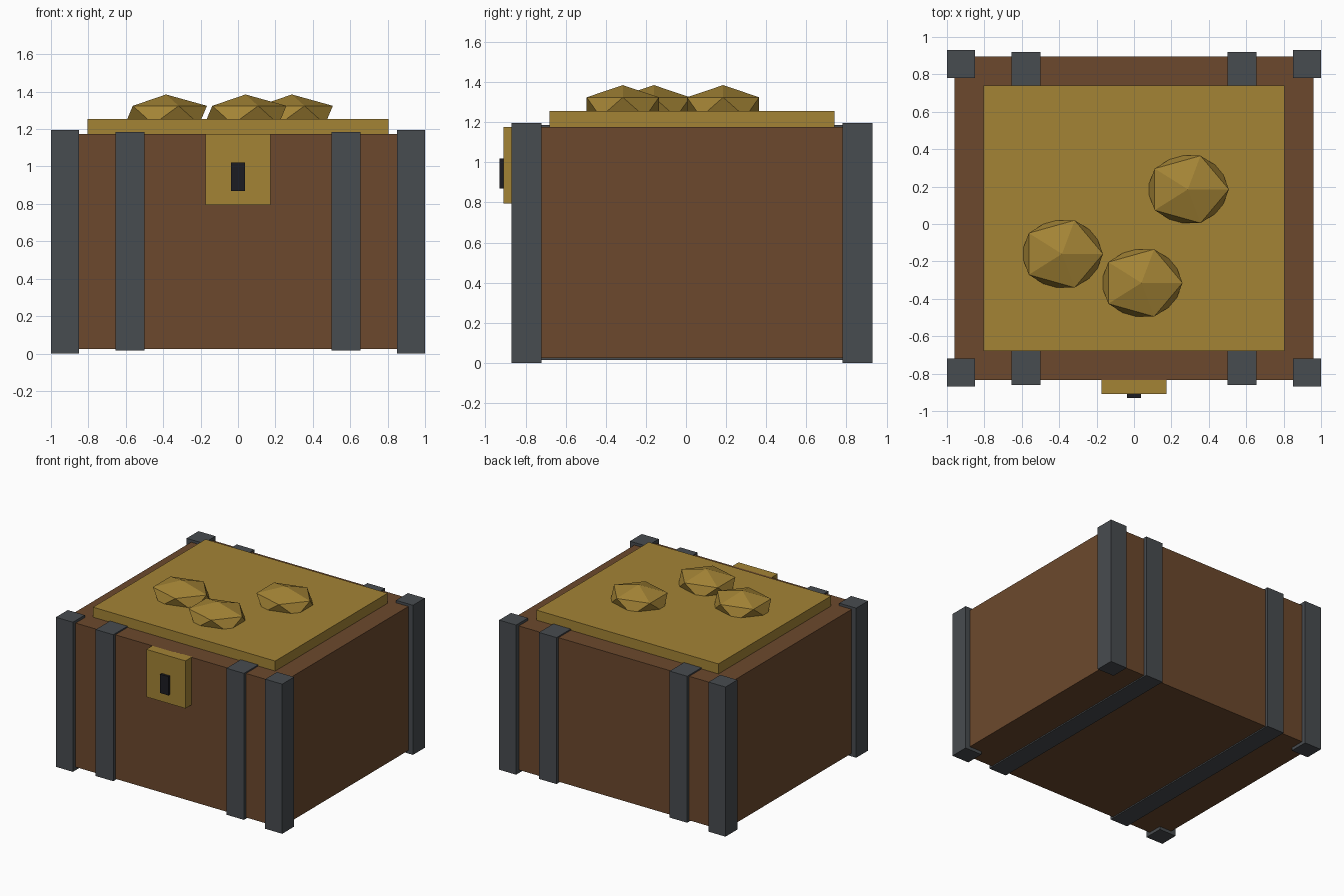
import bpy

if "Cube" in bpy.data.objects:
    bpy.data.objects.remove(bpy.data.objects["Cube"])

CY = 0.03  # chest body sits slightly back because the lock sticks out in front


def material(name, r, g, b):
    m = bpy.data.materials.new(name)
    m.diffuse_color = (r, g, b, 1)
    m.use_nodes = True
    m.node_tree.nodes["Principled BSDF"].inputs["Base Color"].default_value = m.diffuse_color
    return m


wood = material("wood", 0.15, 0.066, 0.026)
iron = material("iron", 0.064, 0.072, 0.080)
gold = material("gold", 0.37, 0.23, 0.036)
dark = material("dark", 0.012, 0.012, 0.016)


def box(name, x, y, z, mat):
    """Box from (min, max) ranges along each axis."""
    bpy.ops.mesh.primitive_cube_add(
        size=1, location=[(a + b) / 2 for a, b in (x, y, z)])
    ob = bpy.context.object
    ob.name = name
    ob.scale = [b - a for a, b in (x, y, z)]
    bpy.ops.object.transform_apply(location=False, rotation=False, scale=True)
    ob.data.materials.append(mat)
    return ob


# Wooden body
box("chest_body", (-0.96, 0.96), (CY - 0.865, CY + 0.865), (0.025, 1.175), wood)

# Iron straps wrapped around the body, and corner posts
for sx, side in ((-1, "left"), (1, "right")):
    xs = sorted((sx * 0.50, sx * 0.655))
    box(f"strap_{side}", xs, (CY - 0.89, CY + 0.89), (0.015, 1.185), iron)
    for sy, end in ((-1, "front"), (1, "back")):
        px = sorted((sx * 0.85, sx * 1.0))
        py = sorted((CY + sy * 0.75, CY + sy * 0.90))
        box(f"corner_post_{end}_{side}", px, py, (0, 1.195), iron)

# Gold layer on top
box("gold_layer", (-0.805, 0.805), (CY - 0.71, CY + 0.71), (1.17, 1.255), gold)

# Lock plate and keyhole
box("lock_plate", (-0.173, 0.173), (-0.91, -0.825), (0.795, 1.175), gold)
box("keyhole", (-0.037, 0.037), (-0.93, -0.90), (0.87, 1.02), dark)

# Flattened faceted nuggets, half sunk in the gold
for i, (x, y) in enumerate(((-0.385, -0.16), (0.04, -0.315), (0.288, 0.185))):
    bpy.ops.mesh.primitive_ico_sphere_add(
        subdivisions=1, radius=1, location=(x, y, 1.275))
    nugget = bpy.context.object
    nugget.name = f"gold_nugget_{i + 1}"
    nugget.scale = (0.245, 0.2115, 0.11)
    bpy.ops.object.transform_apply(location=False, rotation=False, scale=True)
    nugget.data.materials.append(gold)
